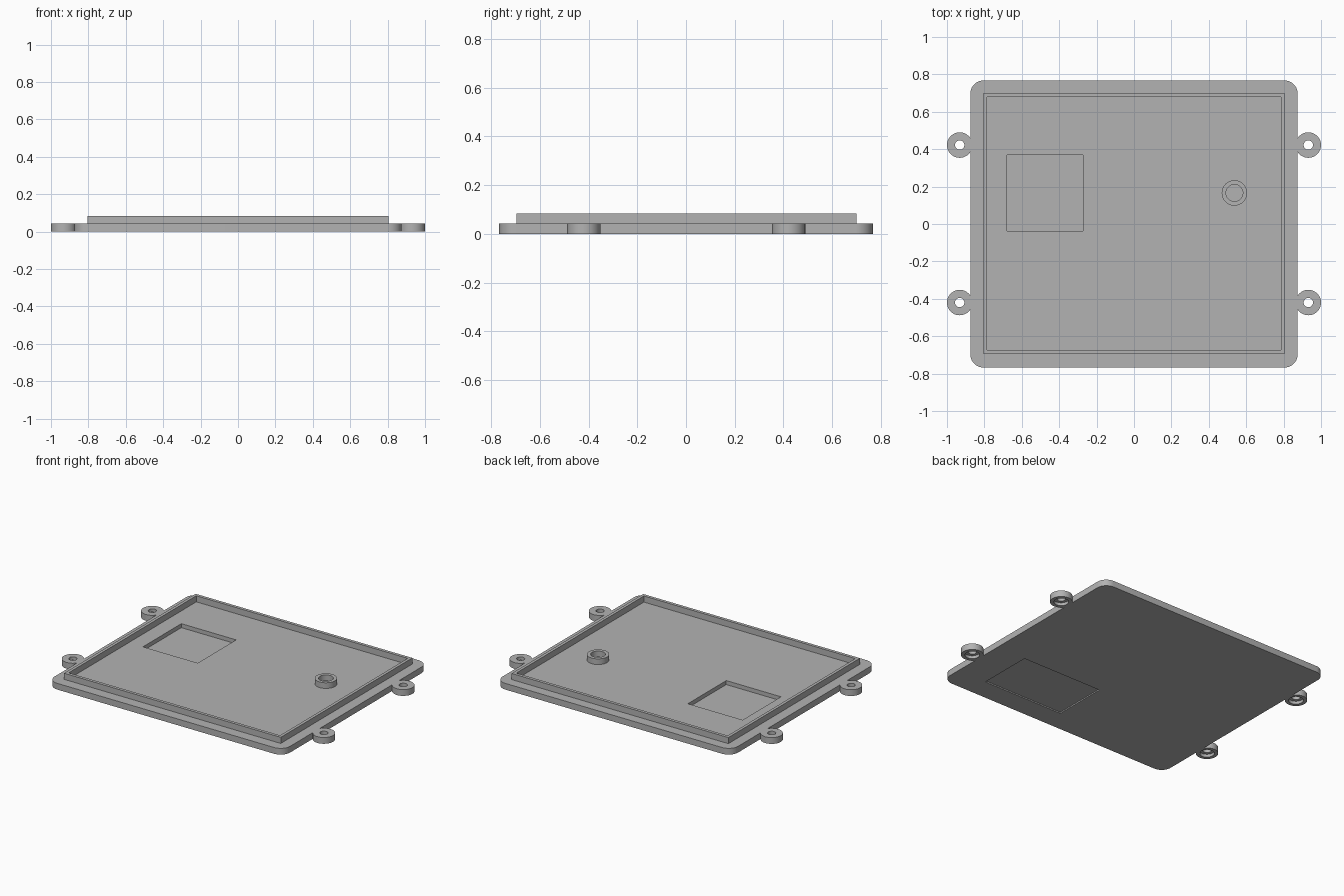
import bpy, bmesh, math

if "Cube" in bpy.data.objects:
    bpy.data.objects.remove(bpy.data.objects["Cube"], do_unlink=True)

grey = bpy.data.materials.new("matte grey")
grey.use_nodes = True
COLOUR = (0.45, 0.45, 0.45, 1)
grey.diffuse_color = COLOUR
grey.node_tree.nodes["Principled BSDF"].inputs["Base Color"].default_value = COLOUR

TOP = 0.042       # top of the base plate
RIM_TOP = 0.083   # top of the locating rim


def rounded_rect(hx, hy, r, steps=10):
    """Outline of a rectangle with arc corners."""
    pts = []
    for q, (sx, sy) in enumerate([(1, 1), (-1, 1), (-1, -1), (1, -1)]):
        for i in range(steps + 1):
            a = math.pi / 2 * (q + i / steps)
            pts.append((sx * (hx - r) + r * math.cos(a), sy * (hy - r) + r * math.sin(a)))
    return pts


def box(x0, x1, y0, y1):
    return [(x0, y0), (x1, y0), (x1, y1), (x0, y1)]


def circle(cx, cy, r, n=48):
    return [(cx + r * math.cos(math.tau * i / n), cy + r * math.sin(math.tau * i / n)) for i in range(n)]


def prism(name, outline, z0, z1):
    """Extrude a flat outline upward from z0 to z1."""
    bm = bmesh.new()
    face = bm.faces.new([bm.verts.new((x, y, z0)) for x, y in outline])
    res = bmesh.ops.extrude_face_region(bm, geom=[face])
    verts = [v for v in res["geom"] if isinstance(v, bmesh.types.BMVert)]
    bmesh.ops.translate(bm, verts=verts, vec=(0, 0, z1 - z0))
    bmesh.ops.recalc_face_normals(bm, faces=bm.faces)
    mesh = bpy.data.meshes.new(name)
    bm.to_mesh(mesh)
    bm.free()
    mesh.materials.append(grey)
    obj = bpy.data.objects.new(name, mesh)
    bpy.context.collection.objects.link(obj)
    return obj


def select(obj):
    bpy.ops.object.select_all(action='DESELECT')
    obj.select_set(True)
    bpy.context.view_layer.objects.active = obj


def combine(obj, other, operation):
    """Apply a boolean and discard the helper."""
    mod = obj.modifiers.new("boolean", 'BOOLEAN')
    mod.operation, mod.object, mod.solver = operation, other, 'EXACT'
    select(obj)
    bpy.ops.object.modifier_apply(modifier=mod.name)
    bpy.data.objects.remove(other, do_unlink=True)


def cut(obj, outline, z0, z1):
    combine(obj, prism("cutter", outline, z0, z1), 'DIFFERENCE')


# Base plate with four screw lugs, counterbored from below
plate = prism("base_plate", rounded_rect(0.875, 0.767, 0.07), 0, TOP)
for x in (-0.932, 0.932):
    for y in (-0.42, 0.422):
        combine(plate, prism("lug", circle(x, y, 0.068), 0, TOP), 'UNION')
        cut(plate, circle(x, y, 0.025), -0.1, 0.1)
        cut(plate, circle(x, y, 0.045), -0.1, 0.02)

# Square pocket on top and shallow label recess underneath
cut(plate, box(-0.68, -0.273, -0.037, 0.37), 0.015, 0.1)
cut(plate, box(0.065, 0.66, -0.62, -0.25), -0.1, 0.008)

# Locating rim
rim = prism("locating_rim", box(-0.805, 0.805, -0.696, 0.7), TOP - 0.002, RIM_TOP)
cut(rim, box(-0.785, 0.785, -0.675, 0.679), -0.1, 0.2)

# Round hollow boss
boss = prism("round_boss", circle(0.537, 0.166, 0.068), TOP - 0.002, 0.08)
cut(boss, circle(0.537, 0.166, 0.045), -0.1, 0.2)

for part in (plate, rim, boss):
    select(part)
    bpy.ops.object.shade_smooth_by_angle(angle=math.radians(30))
